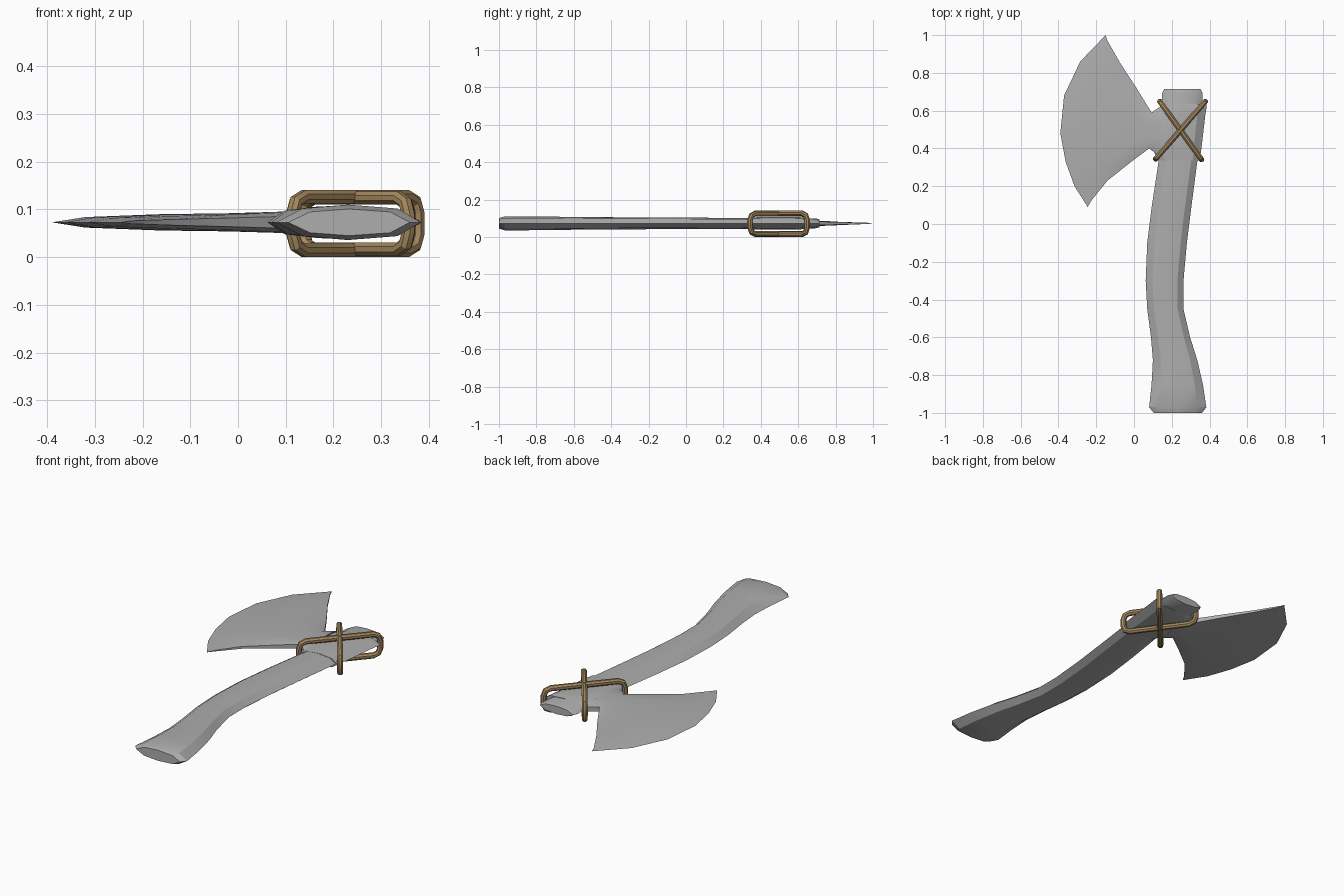
import bpy, math
from mathutils import Vector

if "Cube" in bpy.data.objects:
    bpy.data.objects.remove(bpy.data.objects["Cube"])

ZC = 0.073  # mid-plane height of the axe


def material(name, rgb):
    m = bpy.data.materials.new(name)
    m.diffuse_color = (*rgb, 1)
    m.use_nodes = True
    m.node_tree.nodes["Principled BSDF"].inputs["Base Color"].default_value = m.diffuse_color
    return m


GREY = material("plain grey", (0.42, 0.42, 0.42))
TAN = material("tan binding", (0.38, 0.25, 0.115))


def add_mesh(name, verts, faces, mat, angle=25):
    me = bpy.data.meshes.new(name)
    me.from_pydata(verts, [], faces)
    ob = bpy.data.objects.new(name, me)
    bpy.context.collection.objects.link(ob)
    me.materials.append(mat)
    bpy.ops.object.select_all(action='DESELECT')
    ob.select_set(True)
    bpy.context.view_layer.objects.active = ob
    bpy.ops.object.mode_set(mode='EDIT')
    bpy.ops.mesh.select_all(action='SELECT')
    bpy.ops.mesh.remove_doubles(threshold=0.0005)
    bpy.ops.mesh.normals_make_consistent(inside=False)
    bpy.ops.object.mode_set(mode='OBJECT')
    bpy.ops.object.shade_smooth_by_angle(angle=math.radians(angle))
    return ob


def ring_faces(rings, sides, closed=False):
    last = rings if closed else rings - 1
    f = []
    for i in range(last):
        a, b = i * sides, (i + 1) % rings * sides
        for j in range(sides):
            k = (j + 1) % sides
            f.append((a + j, a + k, b + k, b + j))
    return f


def shaft(name, stations):
    """Loft a flattened eight-sided section; station = y, left, right, half height."""
    verts = []
    for y, l, r, h in stations:
        w = r - l
        for t, k in ((0, 0), (.18, .78), (.5, 1), (.84, .78),
                     (1, 0), (.84, -.78), (.5, -1), (.18, -.78)):
            verts.append((l + w * t, y, ZC + h * k))
    n = len(stations)
    faces = ring_faces(n, 8)
    faces += [tuple(range(8)), tuple(range(8 * n - 8, 8 * n))]
    add_mesh(name, verts, faces, GREY)


# curved handle with flared foot
shaft("handle", [
    (-1.0, .105, .36, .028), (-.97, .08, .383, .037), (-.85, .093, .365, .037),
    (-.72, .10, .335, .036), (-.6, .09, .297, .034), (-.45, .07, .262, .033),
    (-.3, .062, .262, .032), (-.1, .07, .28, .031), (.1, .095, .305, .030),
    (.33, .13, .335, .029), (.5, .142, .35, .028), (.69, .148, .364, .027),
    (.715, .16, .352, .021)])

# collar of the axe head around the handle
shaft("head_collar", [
    (.335, .125, .347, .030), (.40, .10, .357, .034), (.58, .11, .378, .034),
    (.61, .13, .383, .033), (.635, .155, .385, .028)])

# blade: columns from cutting edge to neck, each running bottom to top
cols = [
    ([(-.245, .09), (-.315, .20), (-.362, .33), (-.39, .48),
      (-.37, .68), (-.285, .86), (-.15, 1.0)], [0] * 7),
    ([(-.225, .125), (-.262, .22), (-.297, .34), (-.32, .49),
      (-.295, .67), (-.235, .82), (-.143, .975)], [.003, .009, .011, .011, .010, .008, .003]),
    ([(-.14, .23), (-.15, .29), (-.16, .38), (-.165, .49),
      (-.15, .62), (-.12, .74), (-.075, .855)], [.006, .013, .016, .017, .016, .013, .006]),
    ([(-.02, .325), (-.02, .36), (-.02, .42), (-.02, .50),
      (-.015, .58), (-.005, .66), (.01, .725)], [.009, .016, .018, .019, .018, .015, .009]),
    ([(.08, .40), (.08, .42), (.08, .45), (.08, .49),
      (.085, .53), (.09, .56), (.093, .59)], [.012, .020, .022, .022, .022, .020, .012]),
    ([(.145, .35), (.145, .40), (.145, .45), (.145, .49),
      (.145, .54), (.145, .58), (.145, .625)], [.012, .024, .026, .026, .026, .024, .012])]
verts = []
for pts, half in cols:
    verts += [(x, y, ZC + h) for (x, y), h in zip(pts, half)]
    verts += [(x, y, ZC - h) for (x, y), h in reversed(list(zip(pts, half)))]
faces = ring_faces(len(cols), 14)
faces.append(tuple(range(70, 84)))
add_mesh("axe_blade", verts, faces, GREY)


# crossed bindings: rounded rectangular loops of eight-sided cord
def binding(name, a, b, low, high, r=0.015, c=0.034):
    a, b, up = Vector((*a, 0)), Vector((*b, 0)), Vector((0, 0, 1))
    d = b - a
    L = d.length
    d.normalize()
    side = d.cross(up)
    path = []
    corners = ((c, low + c, 180), (L - c, low + c, 270),
               (L - c, high - c, 0), (c, high - c, 90))
    for s, z, start in corners:
        for k in (0, 45, 90):
            t = math.radians(start + k)
            path.append((s + c * math.cos(t), z + c * math.sin(t), t))
    verts = []
    for s, z, t in path:
        p = a + d * s + up * z
        out = d * math.cos(t) + up * math.sin(t)
        for j in range(8):
            q = math.tau * (j + .5) / 8
            verts.append(p + out * (r * math.cos(q)) + side * (r * math.sin(q)))
    add_mesh(name, verts, ring_faces(len(path), 8, True), TAN, 30)


binding("binding_rising", (.115, .345), (.377, .648), .0145, .1265)
binding("binding_falling", (.137, .648), (.357, .342), .017, .124)
